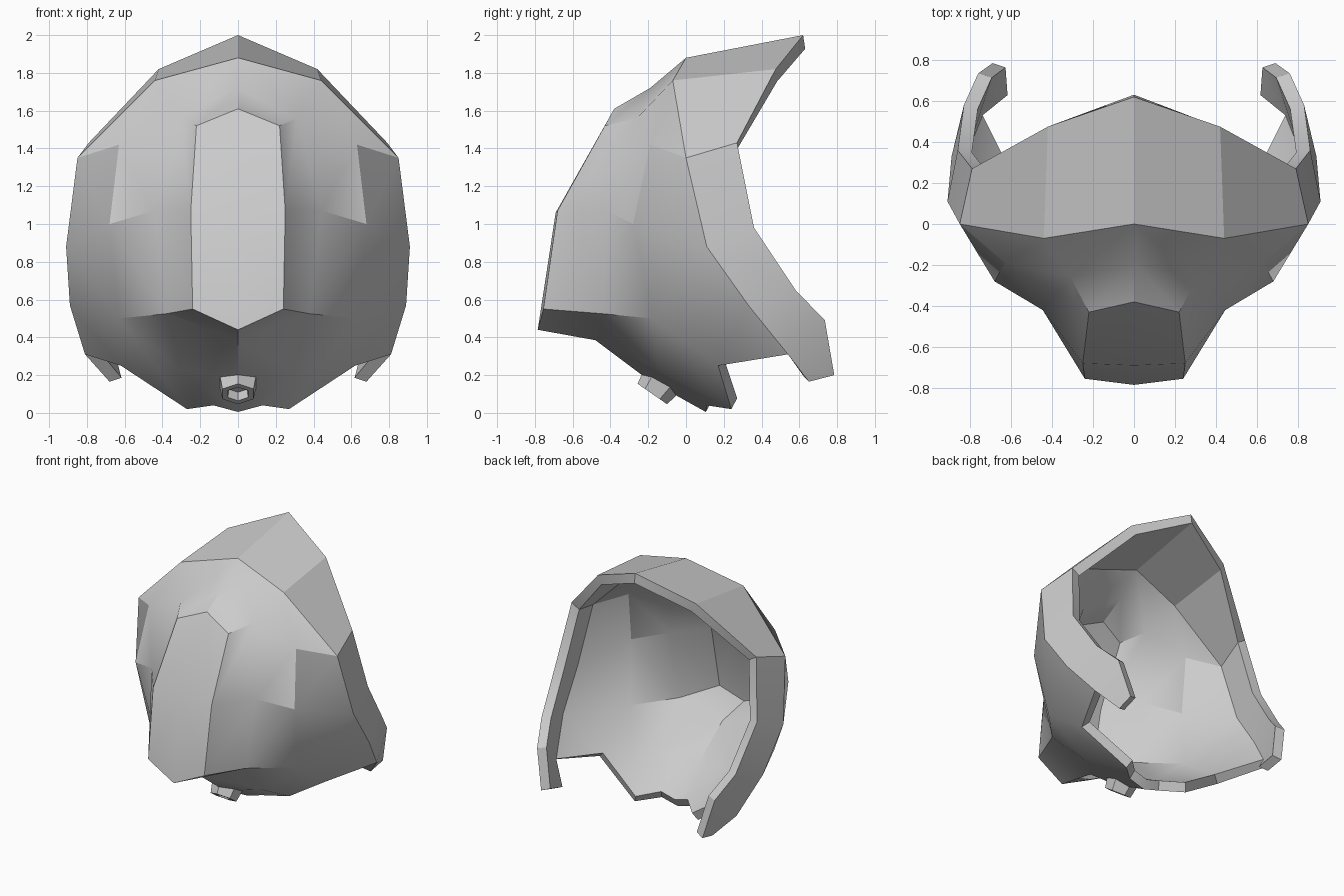
import bpy, bmesh, math
from mathutils import Vector, Matrix

if "Cube" in bpy.data.objects:
    bpy.data.objects.remove(bpy.data.objects["Cube"])

# Key points of the right half of the shell
P = dict(
    # ridge between face and rear band
    S0=(0, 0, 1.88), S1=(.44, -.07, 1.76), S2=(.85, 0, 1.35),
    S3=(.91, .11, .88), S4=(.89, .33, .57), S5=(.81, .54, .31),
    # rear rim and side prong
    R0=(0, .62, 2), R1=(.42, .475, 1.82), R2=(.79, .27, 1.43),
    R3=(.86, .36, .98), R4=(.83, .58, .65), R5=(.76, .735, .49),
    T0=(.68, .65, .165), T1=(.69, .785, .2),
    # cheeks and chin
    M2=(.63, -.19, 1.42), M3=(.68, -.28, 1.0), M4=(.63, -.18, .5),
    K0=(0, -.2, .175), K1=(.31, -.15, .23),
    B1=(.62, .17, .25), B2=(.27, .24, .02), B3=(.13, .11, .04), B4=(0, .105, .005),
    # base of the snout
    N0=(0, -.19, 1.72), N1=(.31, -.26, 1.56), N2=(.445, -.42, 1.07),
    N3=(.38, -.44, .525), N4=(0, -.48, .385),
    # front plate of the snout
    P0=(0, -.38, 1.61), P1=(.22, -.43, 1.52), P2=(.25, -.68, 1.07),
    P3=(.24, -.755, .55), P4=(0, -.785, .44), Q=(0, -.69, 1.06))

FACES = """S0 S1 R1 R0,S1 S2 R2 R1,S2 S3 R3 R2,S3 S4 R4 R3,S4 S5 R5 R4,S5 T0 T1 R5,
S0 S1 N1 N0,S1 S2 M2 N1,S2 S3 M3 M2,M2 M3 N2 N1,S3 S4 M4 M3,M3 M4 N3 N2,S4 S5 B1 M4,
M4 B1 B2 K1,M4 K1 N3,K1 K0 N4 N3,K1 B2 B3,K1 B3 B4 K0,
N0 N1 P1 P0,N1 N2 P2 P1,N2 N3 P3 P2,N3 N4 P4 P3,P0 P1 P2 Q,Q P2 P3 P4"""


def finish(bm, name):
    me = bpy.data.meshes.new(name)
    bm.to_mesh(me)
    bm.free()
    ob = bpy.data.objects.new(name, me)
    bpy.context.collection.objects.link(ob)
    bpy.ops.object.select_all(action='DESELECT')
    ob.select_set(True)
    bpy.context.view_layer.objects.active = ob
    return ob


# Mask shell: half surface, mirrored and thickened inward
bm = bmesh.new()
v = {k: bm.verts.new(c) for k, c in P.items()}
for f in FACES.split(","):
    bm.faces.new([v[k] for k in f.split()])
bmesh.ops.recalc_face_normals(bm, faces=bm.faces)
centre = Vector((0, .3, .9))
if sum((f.calc_center_median() - centre).dot(f.normal) for f in bm.faces) < 0:
    bmesh.ops.reverse_faces(bm, faces=bm.faces)
shell = finish(bm, "mask_shell")
mir = shell.modifiers.new("mirror", 'MIRROR')
mir.merge_threshold = .001
sol = shell.modifiers.new("thickness", 'SOLIDIFY')
sol.thickness = .07
sol.offset = -1
sol.use_even_offset = True
for m in ("mirror", "thickness"):
    bpy.ops.object.modifier_apply(modifier=m)
bpy.ops.object.shade_smooth_by_angle(angle=math.radians(28))

# Chin nozzle: tapered six-sided tube with a closed bore
bm = bmesh.new()
profile = [(.115, -.1), (.095, 0), (.062, 0), (.055, -.05)]
rings = [[bm.verts.new((r * math.sin(i * math.pi / 3), r * math.cos(i * math.pi / 3), h))
          for i in range(6)] for r, h in profile]
for a, b in zip(rings, rings[1:]):
    for i in range(6):
        j = (i + 1) % 6
        bm.faces.new((a[i], a[j], b[j], b[i]))
bm.faces.new(rings[-1])
bm.faces.new(rings[0])
bmesh.ops.recalc_face_normals(bm, faces=bm.faces)
axis = Vector((0, -.57, -.82))
bm.transform(Matrix.Translation((0, -.178, .1)) @ axis.to_track_quat('Z', 'Y').to_matrix().to_4x4())
finish(bm, "chin_nozzle")
